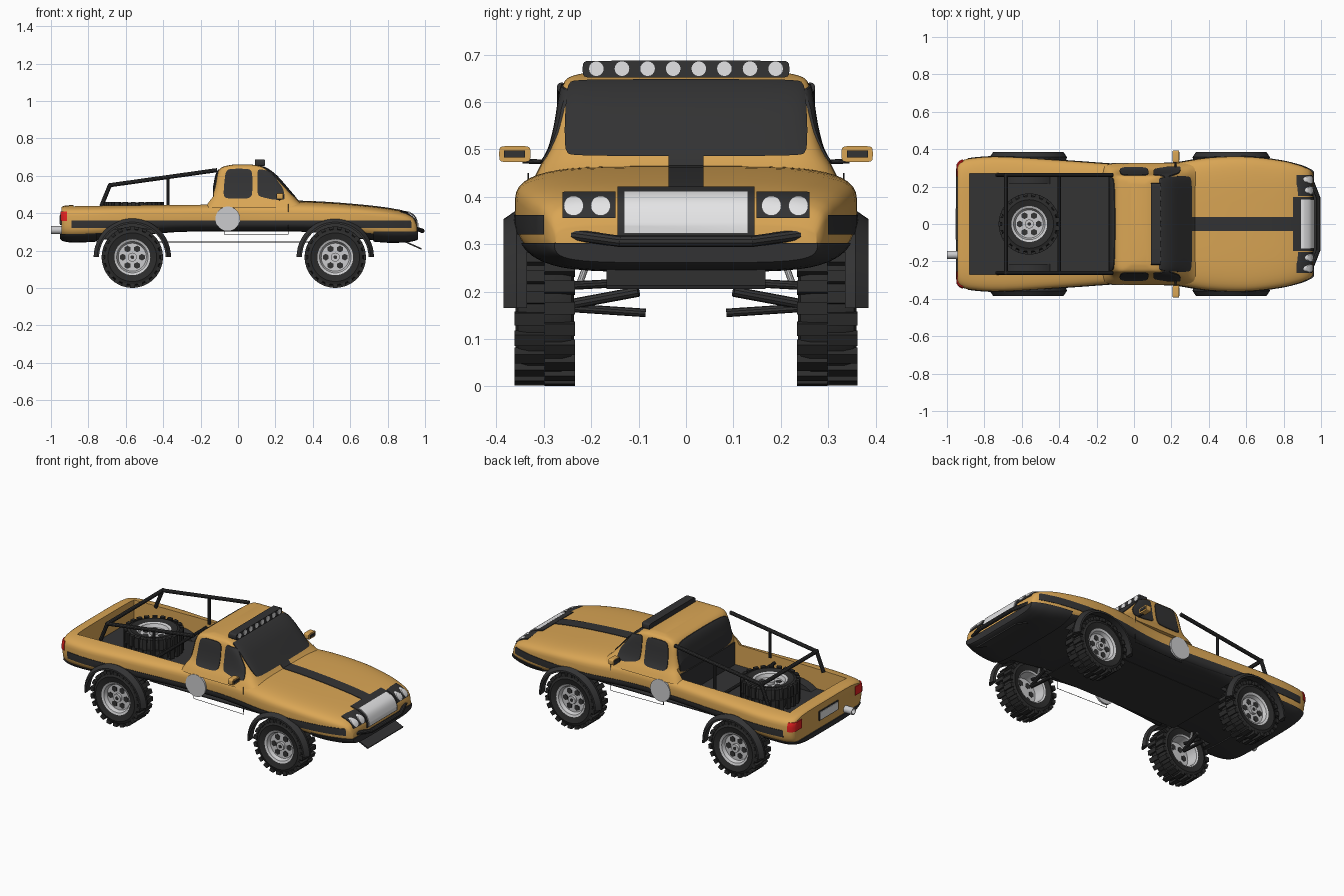
import bpy, bmesh
from math import sin, cos, pi, radians, copysign
from mathutils import Vector, Matrix

if "Cube" in bpy.data.objects:
    bpy.data.objects.remove(bpy.data.objects["Cube"])


def material(name, rgb):
    m = bpy.data.materials.new(name)
    m.diffuse_color = (*rgb, 1)
    m.use_nodes = True
    m.node_tree.nodes["Principled BSDF"].inputs["Base Color"].default_value = (*rgb, 1)
    return m


PAINT = material("ochre paint", (0.7, 0.38, 0.09))
DARK = material("dark trim", (0.033, 0.033, 0.034))
RUBBER = material("tire rubber", (0.025, 0.025, 0.025))
SILVER = material("light silver", (0.6, 0.6, 0.61))
BRIGHT = material("bright chrome", (0.78, 0.78, 0.79))
RED = material("tail red", (0.8, 0.015, 0.015))
SIDES = (-1, 1)
AXLES = (-0.565, 0.52)
HUB_Z = 0.165


# Mesh helpers
def shade(o):
    bpy.ops.object.select_all(action="DESELECT")
    o.select_set(True)
    bpy.context.view_layer.objects.active = o
    bpy.ops.object.shade_smooth_by_angle(angle=radians(35))


def finish(name, bm, *mats):
    bmesh.ops.remove_doubles(bm, verts=bm.verts, dist=1e-5)
    bmesh.ops.recalc_face_normals(bm, faces=bm.faces)
    me = bpy.data.meshes.new(name)
    bm.to_mesh(me)
    bm.free()
    for m in mats:
        me.materials.append(m)
    o = bpy.data.objects.new(name, me)
    bpy.context.collection.objects.link(o)
    shade(o)
    return o


def box(bm, center, size, tilt=0.0):
    m = Matrix.Translation(center) @ Matrix.Rotation(tilt, 4, "Y") @ Matrix.Diagonal((*size, 1))
    bmesh.ops.create_cube(bm, size=1, matrix=m)


def boxes(*specs):
    bm = bmesh.new()
    for center, size in specs:
        box(bm, center, size)
    return bm


def tube(bm, r, *pts, seg=10):
    for a, b in zip(pts, pts[1:]):
        a, b = Vector(a), Vector(b)
        d = b - a
        m = Matrix.Translation((a + b) / 2) @ d.to_track_quat("Z", "Y").to_matrix().to_4x4()
        bmesh.ops.create_cone(bm, cap_ends=True, segments=seg, radius1=r, radius2=r,
                              depth=d.length + r * 0.6 * (len(pts) > 2), matrix=m)


def loft(bm, rings, cyclic=False):
    vs = [[bm.verts.new(p) for p in ring] for ring in rings]
    n = len(vs[0])
    for a, b in zip(vs, vs[1:] + vs[:1] if cyclic else vs[1:]):
        for i in range(n):
            j = (i + 1) % n
            bm.faces.new((a[i], a[j], b[j], b[i]))
    if not cyclic:
        bm.faces.new(vs[0])
        bm.faces.new(vs[-1])


def lathe(bm, profile, seg):
    loft(bm, [[(r * cos(t), r * sin(t), z) for r, z in profile]
              for t in (2 * pi * i / seg for i in range(seg))], cyclic=True)


def prism(bm, pts, axis, lo, hi):
    place = {"x": lambda p, d: (d, *p), "y": lambda p, d: (p[0], d, p[1])}[axis]
    loft(bm, [[place(p, d) for p in pts] for d in (lo, hi)])


def rounded(pts, first=0.12):
    for t0 in (first, 0.2, 0.25):
        pts = [tuple(a + (b - a) * t for a, b in zip(p, q))
               for p, q in zip(pts, pts[1:] + pts[:1]) for t in (t0, 1 - t0)]
    return pts


def smooth_keys(keys, steps):
    k = [keys[0]] + keys + [keys[-1]]
    out = []
    for a, b, c, d in zip(k, k[1:], k[2:], k[3:]):
        for t in (i / steps for i in range(steps)):
            out.append([q + 0.5 * t * (r - p + t * (2 * p - 5 * q + 4 * r - s + t * (3 * (q - r) + s - p)))
                        for p, q, r, s in zip(a, b, c, d)])
    return out + [list(keys[-1])]


def power(v, p):
    return copysign(abs(v) ** p, v)


def boolean(o, bm, operation):
    cutter = finish("cutter", bm)
    cutter.hide_render = True
    mod = o.modifiers.new("cut", "BOOLEAN")
    mod.operation, mod.solver, mod.object = operation, "EXACT", cutter
    bpy.context.view_layer.objects.active = o
    bpy.ops.object.modifier_apply(modifier="cut")
    bpy.data.objects.remove(cutter)
    shade(o)


def patch(name, source, bm, mat, grow=0.004):
    """Thin raised skin of the source surface inside a cutter."""
    o = source.copy()
    o.data = source.data.copy()
    o.name = name
    bpy.context.collection.objects.link(o)
    mod = o.modifiers.new("grow", "DISPLACE")
    mod.strength, mod.mid_level = grow, 0
    bpy.context.view_layer.objects.active = o
    bpy.ops.object.modifier_apply(modifier="grow")
    boolean(o, bm, "INTERSECT")
    o.data.materials.clear()
    o.data.materials.append(mat)
    o.data.polygons.foreach_set("material_index", [0] * len(o.data.polygons))


# Lower body: sections along x as (x, half width, bottom, top)
keys = [(-.945, .315, .265, .432), (-.925, .337, .255, .441), (-.86, .353, .25, .444), (-.7, .36, .26, .446),
        (-.35, .338, .298, .452), (0, .315, .302, .46), (.2, .325, .302, .466), (.4, .355, .298, .462),
        (.6, .36, .27, .449), (.78, .34, .25, .43), (.88, .315, .25, .411), (.925, .298, .255, .393),
        (.945, .287, .26, .372), (.957, .275, .265, .338)]
angles = [2 * pi * (i + 0.5) / 48 for i in range(48)]
rings = []
for x, w, lo, hi in smooth_keys(keys, 4):
    mid = min(0.375, lo + 0.6 * (hi - lo))
    rings.append([(x, w * power(cos(t), 0.42), mid + power(sin(t), 0.5) * (hi - mid if sin(t) > 0 else mid - lo))
                  for t in angles])
bm = bmesh.new()
loft(bm, rings)
body = finish("body", bm, PAINT, DARK)
bm = bmesh.new()
for x in AXLES:
    for s in SIDES:
        tube(bm, 0.19, (x, s * .225, HUB_Z), (x, s * .6, HUB_Z), seg=40)
boolean(body, bm, "DIFFERENCE")
BED = ((-.505, 0, .565), (.75, .54, .5))
boolean(body, boxes(BED), "DIFFERENCE")
for f in body.data.polygons:
    c = f.center
    in_well = any((c.x - x) ** 2 + (c.z - HUB_Z) ** 2 < 0.193 ** 2 for x in AXLES) and abs(c.y) > 0.2
    f.material_index = int(f.normal.z < -0.75 or (in_well and c.z < 0.36))

# Cab: sections up z as (z, rear x, front x, half width)
keys = [(.43, -.18, .37, .325), (.465, -.16, .325, .308), (.5, -.14, .293, .288), (.55, -.128, .25, .275),
        (.6, -.118, .205, .267), (.635, -.1, .16, .26), (.652, -.07, .12, .247), (.661, -.02, .07, .215)]
bm = bmesh.new()
loft(bm, [[((a + b) / 2 + (b - a) / 2 * power(cos(t), .2), w * power(sin(t), .2), z) for t in angles]
          for z, a, b, w in smooth_keys(keys, 3)])
cab = finish("cab", bm, PAINT)
boolean(cab, boxes(BED), "DIFFERENCE")

# Glass
bm = bmesh.new()
prism(bm, rounded([(-.258, .486), (.258, .486), (.252, .648), (-.252, .648)], .05), "x", .12, .5)
patch("windshield", cab, bm, DARK)
bm = bmesh.new()
prism(bm, rounded([(-.255, .455), (.255, .455), (.245, .635), (-.245, .635)]), "x", -.3, -.06)
patch("rear_window", cab, bm, DARK)
windows = {"rear": [(-.081, .478), (.077, .478), (.077, .638), (-.066, .638)],
           "front": [(.103, .492), (.19, .472), (.252, .472), (.243, .53), (.175, .625), (.103, .638)]}
for label, pts in windows.items():
    for s in SIDES:
        bm = bmesh.new()
        prism(bm, rounded(pts), "y", s * .22, s * .5)
        patch(label + "_side_window", cab, bm, DARK)

# Stripes and bumpers following the body
for s in SIDES:
    patch("side_stripe", body, boxes(((.02, s * .4, .341), (1.82, .2, .041))), DARK, 0.003)
patch("hood_stripe", body, boxes(((.59, 0, .45), (.62, .074, .2))), DARK, 0.003)
patch("cowl_stripe", cab, boxes(((.38, 0, .46), (.2, .074, .06))), DARK, 0.003)
for label, x, top in (("rear", -.89, .29), ("front", .86, .302)):
    patch(label + "_bumper", body, boxes(((x, 0, top - .06), (.27, .9, .12))), DARK, 0.007)

# Nose: grille in its frame, headlights in dark panels
patch("grille_frame", body, boxes(((.95, 0, .375), (.2, .29, .115))), DARK, 0.004)
patch("grille", body, boxes(((.992, 0, .367), (.2, .262, .09))), BRIGHT, 0.009)
patch("headlight_panels", body,
      boxes(*(((.95, s * .205, .383), (.16, .112, .056)) for s in SIDES)), DARK, 0.004)
bm = bmesh.new()
for s in SIDES:
    for y in (.18, .237):
        tube(bm, .021, (.85, s * y, .381), (1, s * y, .381), seg=20)
patch("headlights", body, bm, BRIGHT, 0.009)

# Tail lights wrapped around the rear corners
patch("tail_lights", body, boxes(*(((-.95, s * .32, .384), (.07, .13, .052)) for s in SIDES)), RED, 0.005)

# Bed lining, wheel housings and floor pan
finish("bed_lining", boxes(((-.505, 0, .318), (.75, .54, .008)), ((-.134, 0, .385), (.008, .54, .14))), DARK)
finish("floor_pan", boxes(((0, 0, .246), (.9, .4, .005))), DARK)
bm = bmesh.new()
arc = [radians(52 + 4 * i) for i in range(20)]
for s in SIDES:
    x = AXLES[0]
    prism(bm, [(x + .195 * cos(t), HUB_Z + .195 * sin(t)) for t in arc], "y", s * .215, s * .224)
    loft(bm, [[(x + r * cos(t), s * y, HUB_Z + r * sin(t))
               for r, y in ((.19, .22), (.195, .22), (.195, .31), (.19, .31))] for t in arc])
finish("wheel_housings", bm, DARK)

# Fender flares
bm = bmesh.new()
for x in AXLES:
    for s in SIDES:
        loft(bm, [[(x + r * cos(t), s * y, HUB_Z + r * sin(t))
                   for r, y in ((.183, .335), (.2, .335), (.207, .357), (.188, .385), (.178, .385))]
                  for t in (pi * i / 24 for i in range(25))])
finish("fender_flares", bm, DARK)

# Wheel: tire with staggered lugs, rim and rim holes
bm = bmesh.new()
edge = [(.095, .052), (.13, .062), (.146, .056), (.153, .035)]
lathe(bm, edge + [(r, -z) for r, z in reversed(edge)], 48)
for i in range(44):
    turn = Matrix.Rotation(2 * pi * i / 44, 4, "Z")
    side = 1 if i % 2 else -1
    bmesh.ops.create_cube(bm, size=1, matrix=turn @ Matrix.Translation((.153, 0, side * .032))
                          @ Matrix.Diagonal((.021, .026, .064, 1)))
tire = finish("tire", bm, RUBBER)
bm = bmesh.new()
lathe(bm, [(0, .03), (.075, .03), (.084, .05), (.096, .055), (.096, -.055), (.088, -.05), (.08, .015), (0, .015)], 40)
tube(bm, .024, (0, 0, .02), (0, 0, .046), seg=16)
rim = finish("rim", bm, SILVER)
bm = bmesh.new()
for i in range(6):
    x, y = .051 * cos(i * pi / 3), .051 * sin(i * pi / 3)
    tube(bm, .018, (x, y, .012), (x, y, .033), seg=6)
tube(bm, .01, (0, 0, .04), (0, 0, .048), seg=12)
holes = finish("rim_holes", bm, DARK)
spots = [Matrix.Translation((x, s * .298, HUB_Z)) @ Matrix.Rotation(-s * pi / 2, 4, "X") for x in AXLES for s in SIDES]
spots.append(Matrix.Translation((-.56, 0, .395)))
for p in (tire, rim, holes):
    for i, m in enumerate(spots):
        o = p if i == 0 else p.copy()
        if i:
            bpy.context.collection.objects.link(o)
        o.matrix_world = m

# Suspension arms and springs
bm, springs = bmesh.new(), bmesh.new()
for x in AXLES:
    for s in SIDES:
        tube(bm, .009, (x, s * .085, .155), (x, s * .25, .166))
        tube(bm, .011, (x + .03, s * .1, .2), (x, s * .25, .172))
        tube(bm, .009, (x - .04, s * .16, .217), (x, s * .25, .212))
        tube(springs, .007, (x - .02, s * .225, .215), (x - .02, s * .205, .27))
finish("suspension_arms", bm, DARK)
finish("springs", springs, SILVER)

# Roll cage
bm = bmesh.new()
for s in SIDES:
    y = s * .262
    tube(bm, .011, (-.73, y, .44), (-.685, y, .55), (-.115, y, .63))
    tube(bm, .009, (-.375, y, .43), (-.375, y, .592))
tube(bm, .011, (-.685, -.27, .55), (-.685, .27, .55))
tube(bm, .009, (-.4, -.27, .4), (-.4, .27, .4))
finish("roll_cage", bm, DARK)

# Roof light bar
bm, lamps = bmesh.new(), bmesh.new()
prism(bm, rounded([(-.218, .651), (.218, .651), (.218, .687), (-.218, .687)], .05), "x", .09, .141)
for i in range(8):
    y = -.189 + .054 * i
    tube(lamps, .0155, (.13, y, .67), (.144, y, .67), seg=16)
finish("roof_light_bar", bm, DARK)
finish("roof_lamps", lamps, BRIGHT)

# Bull bar and skid plate
bm = bmesh.new()
tube(bm, .012, (.94, -.255, .322), (.985, -.14, .306), (.985, .14, .306), (.94, .255, .322))
box(bm, (.925, 0, .234), (.122, .335, .008), .42)
finish("bull_bar_and_skid_plate", bm, DARK)

# Door mirrors
shells, trim = bmesh.new(), bmesh.new()
for s in SIDES:
    prism(shells, rounded([(s * .328, .473), (s * .394, .473), (s * .394, .507), (s * .328, .507)]), "x", .208, .24)
    box(trim, (.241, s * .362, .49), (.006, .044, .015))
    box(trim, (.207, s * .362, .49), (.004, .054, .024))
    tube(trim, .005, (.222, s * .28, .473), (.222, s * .345, .475))
finish("mirror_shells", shells, PAINT)
finish("mirror_trim", trim, DARK)

# Door seams, door roundels, number plate and exhaust
bm, seams = bmesh.new(), bmesh.new()
for s in SIDES:
    tube(bm, .066, (-.055, s * .313, .37), (-.055, s * .325, .37), seg=32)
    tube(seams, .0015, (-.073, s * .318, .33), (-.073, s * .318, .286), (.268, s * .33, .286), (.268, s * .333, .45), seg=6)
finish("door_roundels", bm, SILVER)
finish("door_seams", seams, DARK)
finish("plate_frame", boxes(((-.947, 0, .365), (.008, .18, .056))), DARK)
finish("number_plate", boxes(((-.951, 0, .365), (.006, .166, .046))), BRIGHT)
bm = bmesh.new()
lathe(bm, [(.021, 0), (.021, .1), (.016, .1), (.016, 0)], 20)
exhaust = finish("exhaust_tip", bm, SILVER)
exhaust.matrix_world = Matrix.Translation((-.9, -.165, .31)) @ Matrix.Rotation(-pi / 2, 4, "Y")
